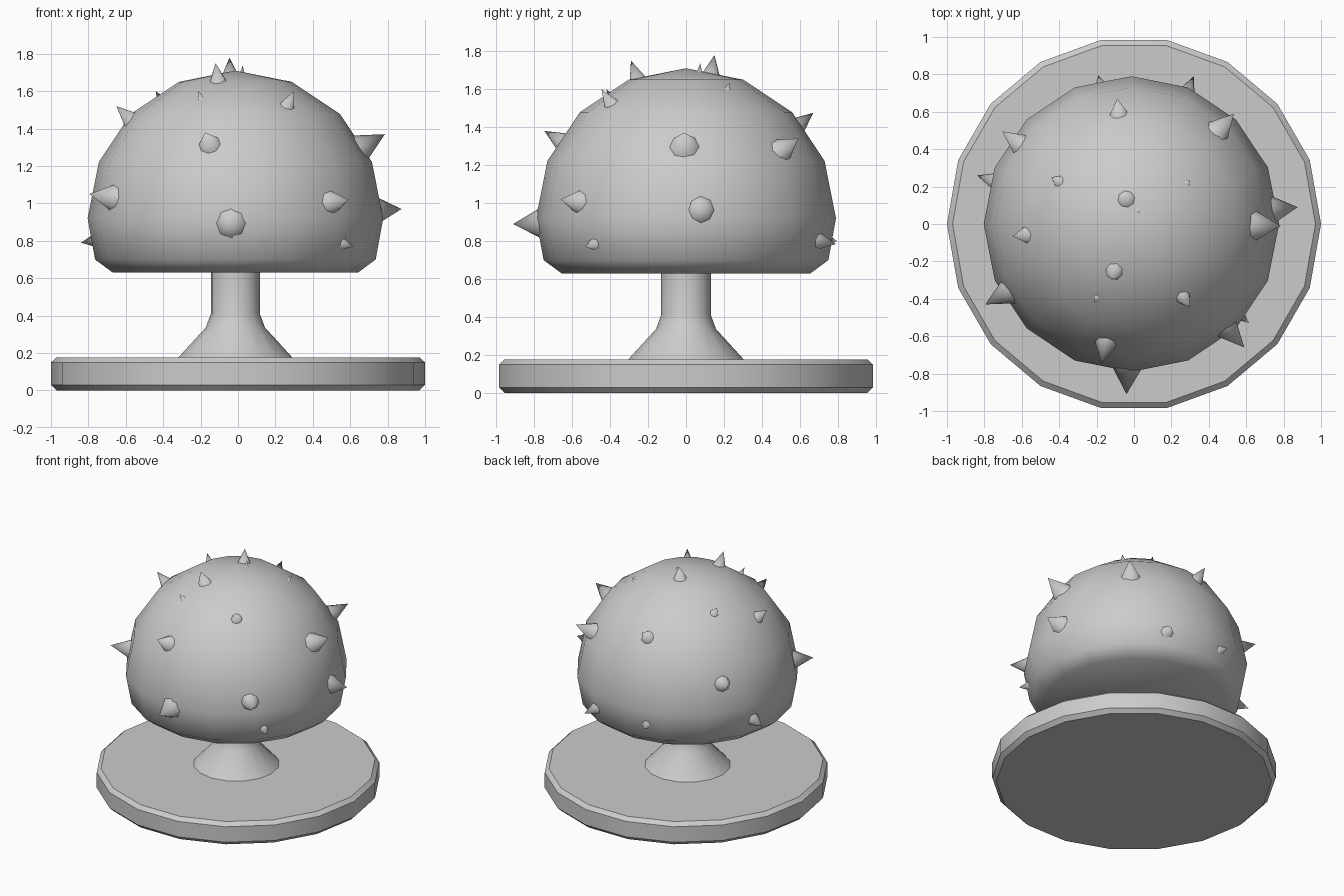
import bpy, bmesh, math
from mathutils import Vector

cube = bpy.data.objects.get("Cube")
if cube:
    bpy.data.objects.remove(cube, do_unlink=True)

grey = bpy.data.materials.new("plain_grey")
grey.use_nodes = True
grey.diffuse_color = (0.6, 0.6, 0.6, 1)
grey.node_tree.nodes["Principled BSDF"].inputs["Base Color"].default_value = (0.6, 0.6, 0.6, 1)


def finish(bm, name, angle):
    """Turn a bmesh into a smooth-shaded grey object."""
    bmesh.ops.recalc_face_normals(bm, faces=bm.faces)
    mesh = bpy.data.meshes.new(name)
    bm.to_mesh(mesh)
    bm.free()
    obj = bpy.data.objects.new(name, mesh)
    bpy.context.collection.objects.link(obj)
    mesh.materials.append(grey)
    bpy.ops.object.select_all(action="DESELECT")
    obj.select_set(True)
    bpy.context.view_layer.objects.active = obj
    bpy.ops.object.shade_smooth_by_angle(angle=math.radians(angle))
    return obj


def lathe(name, profile, sides, x, angle):
    """Spin a (radius, height) profile around the vertical axis."""
    bm = bmesh.new()
    verts = [bm.verts.new((r, 0, z)) for r, z in profile]
    edges = [bm.edges.new(pair) for pair in zip(verts, verts[1:])]
    bmesh.ops.spin(bm, geom=verts + edges, cent=(0, 0, 0), axis=(0, 0, 1),
                   angle=math.tau, steps=sides, use_duplicate=False)
    bmesh.ops.remove_doubles(bm, verts=bm.verts, dist=0.0005)
    obj = finish(bm, name, angle)
    obj.location.x = x
    return obj


# Round stand with chamfered rims
lathe("base_disc", [(0, 0), (0.97, 0), (1, 0.03), (1, 0.15), (0.97, 0.177), (0, 0.177)], 18, 0, 30)

# Flared stem
AXIS = -0.014
lathe("stem", [(0.305, 0.176), (0.158, 0.337), (0.131, 0.41), (0.131, 0.65)], 16, AXIS, 60)

# Domed cap: upper half sphere, tucked-in flat underside
R, MID = 0.79, 0.92
dome = [(R * math.cos(a), MID + R * math.sin(a)) for a in (i * math.pi / 8 for i in range(5))]
lathe("cap", [(0, 0.63), (0.655, 0.63), (0.75, 0.7)] + dome, 16, AXIS, 60)

# Spikes: tip position and radius where each leaves the cap
spikes = [
    (-0.04, -0.91, 0.89, 0.095), (-0.175, -0.745, 1.38, 0.07),
    (-0.795, -0.43, 1.05, 0.08), (0.59, -0.66, 1.02, 0.075),
    (0.615, -0.53, 0.77, 0.045), (0.875, 0.09, 0.97, 0.085),
    (0.785, -0.01, 1.37, 0.09), (0.3, -0.445, 1.6, 0.053),
    (-0.21, -0.42, 1.6, 0.03), (-0.12, -0.29, 1.75, 0.065),
    (-0.045, 0.15, 1.78, 0.062), (0.025, 0.075, 1.735, 0.028),
    (-0.65, -0.065, 1.52, 0.062), (-0.44, 0.25, 1.6, 0.045),
    (-0.84, 0.26, 0.79, 0.06), (-0.705, 0.495, 1.16, 0.07),
    (-0.09, 0.67, 1.475, 0.062), (0.535, 0.59, 1.34, 0.08),
    (0.3, 0.23, 1.635, 0.033), (0.32, 0.79, 0.785, 0.06),
    (-0.19, 0.795, 0.8, 0.048),
]
centre = Vector((AXIS, 0, MID))
for i, (x, y, z, r) in enumerate(spikes):
    out = Vector((x, y, z)) - centre
    depth = out.length - 0.73
    bm = bmesh.new()
    bmesh.ops.create_cone(bm, cap_ends=True, segments=8, radius1=r * 1.06, radius2=0, depth=depth)
    spike = finish(bm, f"spike_{i + 1}", 60)
    spike.rotation_euler = out.to_track_quat("Z", "Y").to_euler()
    spike.location = centre + out.normalized() * (out.length - depth / 2)
